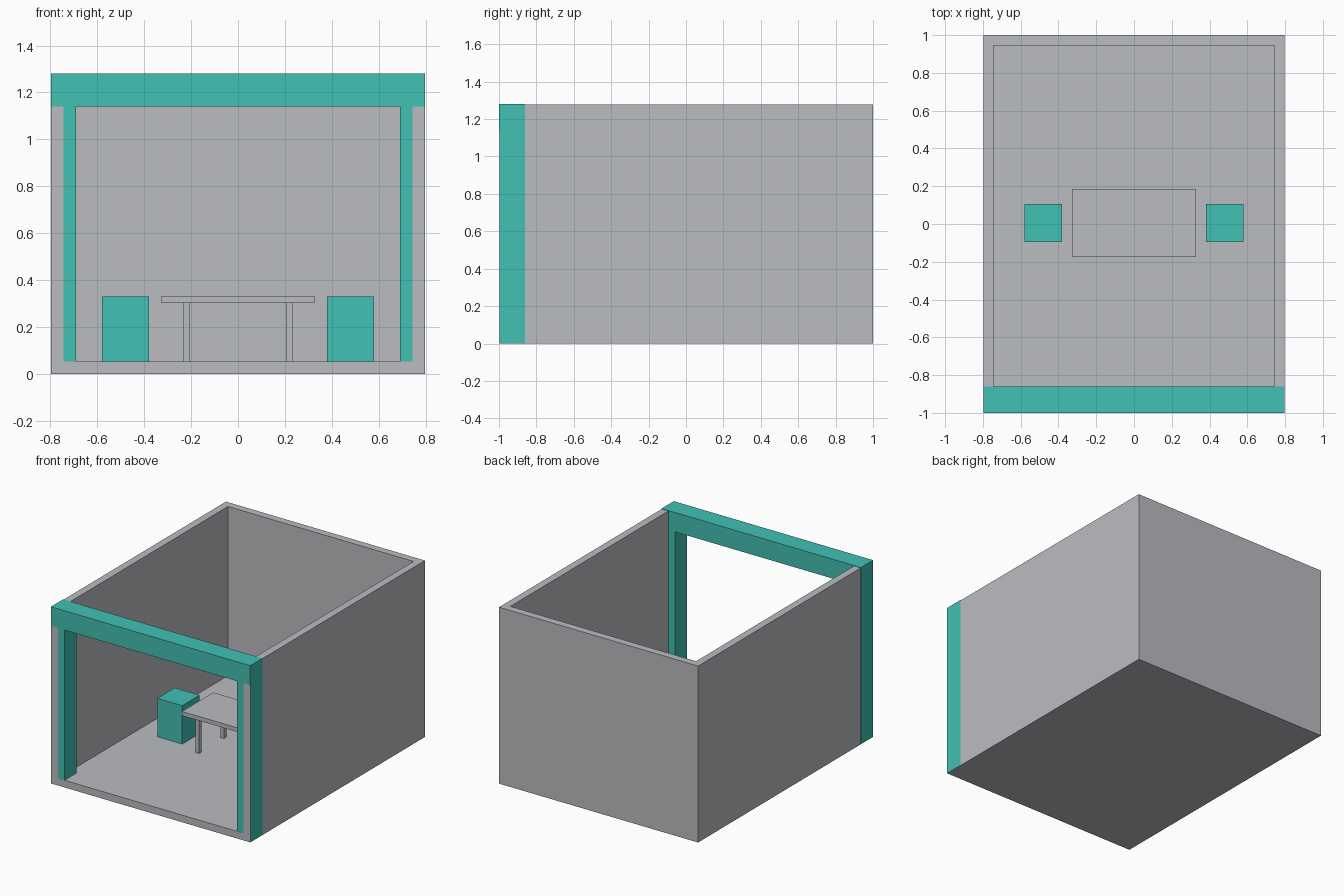
import bpy, bmesh

cube = bpy.data.objects.get("Cube")
if cube:
    bpy.data.objects.remove(cube, do_unlink=True)


def material(name, rgb):
    mat = bpy.data.materials.new(name)
    mat.use_nodes = True
    color = (*rgb, 1.0)
    mat.diffuse_color = color
    mat.node_tree.nodes["Principled BSDF"].inputs["Base Color"].default_value = color
    return mat


GREY = material("light_grey", (0.497, 0.503, 0.527))
TEAL = material("teal", (0.054, 0.533, 0.456))


def add_prism(name, profile, y0, y1, mat):
    """Extrude a front (x, z) outline from y0 to y1."""
    bm = bmesh.new()
    face = bm.faces.new([bm.verts.new((x, y0, z)) for x, z in profile])
    new = bmesh.ops.extrude_face_region(bm, geom=[face])["geom"]
    verts = [v for v in new if isinstance(v, bmesh.types.BMVert)]
    bmesh.ops.translate(bm, verts=verts, vec=(0, y1 - y0, 0))
    bmesh.ops.recalc_face_normals(bm, faces=bm.faces)
    mesh = bpy.data.meshes.new(name)
    bm.to_mesh(mesh)
    bm.free()
    mesh.materials.append(mat)
    obj = bpy.data.objects.new(name, mesh)
    bpy.context.collection.objects.link(obj)
    return obj


def add_box(name, xs, ys, zs, mat):
    (x0, x1), (z0, z1) = sorted(xs), zs
    return add_prism(name, [(x0, z0), (x1, z0), (x1, z1), (x0, z1)], *ys, mat)


W, IN = 0.797, 0.743         # outer and inner half widths
FRONT, BACK = -0.998, 1.0
FLOOR, TOP = 0.052, 1.277
MID = 0.005                  # furniture centre line in y

# Open-topped room: floor and side walls in one section, then the back wall
section = [(-W, 0), (W, 0), (W, TOP), (IN, TOP), (IN, FLOOR),
           (-IN, FLOOR), (-IN, TOP), (-W, TOP)]
add_prism("floor_and_side_walls", section, FRONT, BACK, GREY)
add_box("back_wall", (-IN, IN), (BACK - 0.054, BACK), (FLOOR, TOP), GREY)

# Front portal: header beam on two corner posts
add_box("header_beam", (-W - 0.001, W + 0.001), (-1.0, -0.86), (1.14, 1.28), TEAL)

# Table top
add_box("table_top", (-0.327, 0.327), (MID - 0.18, MID + 0.18), (0.303, 0.333), GREY)

for side, s in (("left", 1), ("right", -1)):
    add_box(side + "_post", (s * 0.69, s * (W + 0.001)), (FRONT + 0.001, -0.86),
            (0.001, 1.14), TEAL)
    add_box(side + "_stool", (s * 0.38, s * 0.58), (MID - 0.1, MID + 0.1),
            (FLOOR, 0.33), TEAL)
    for end, e in (("front", -1), ("back", 1)):
        y = MID + e * 0.141
        add_box(f"{end}_{side}_table_leg", (s * 0.206, s * 0.234),
                (y - 0.014, y + 0.014), (FLOOR, 0.303), GREY)
